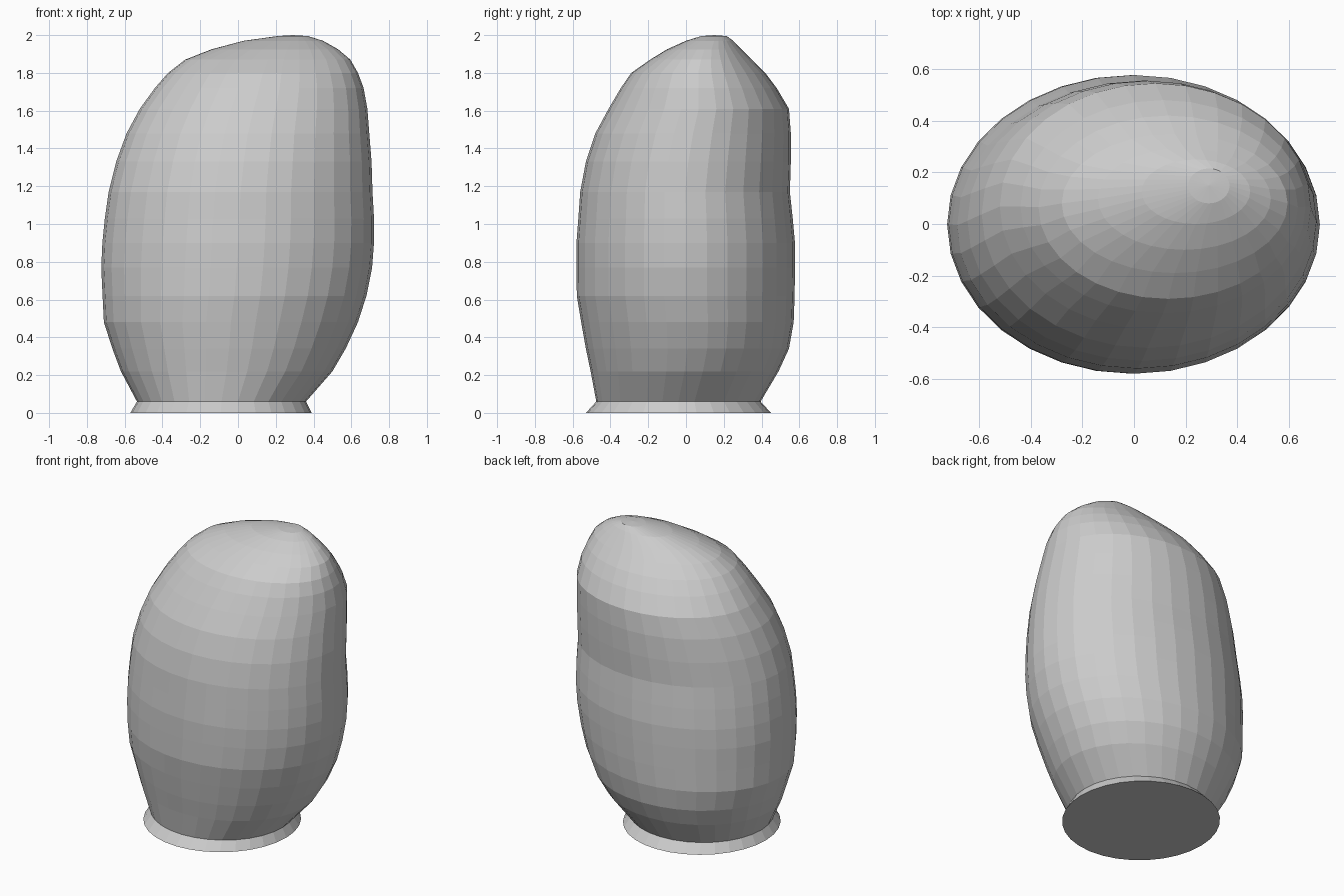
import bpy, bmesh, math

SIDES = 32
# each ring: height, x min, x max, y min, y max
RINGS = [
    (0.00, -0.57, 0.39, -0.53, 0.45),
    (0.06, -0.535, 0.36, -0.475, 0.395),
    (0.22, -0.62, 0.50, -0.505, 0.49),
    (0.34, -0.665, 0.57, -0.53, 0.545),
    (0.48, -0.71, 0.635, -0.555, 0.57),
    (0.62, -0.717, 0.68, -0.578, 0.575),
    (0.77, -0.724, 0.71, -0.58, 0.577),
    (0.90, -0.718, 0.72, -0.58, 0.577),
    (1.03, -0.705, 0.72, -0.57, 0.565),
    (1.17, -0.685, 0.712, -0.56, 0.55),
    (1.33, -0.645, 0.707, -0.53, 0.555),
    (1.48, -0.59, 0.695, -0.48, 0.555),
    (1.61, -0.52, 0.685, -0.41, 0.545),
    (1.72, -0.44, 0.665, -0.345, 0.48),
    (1.80, -0.37, 0.635, -0.29, 0.42),
    (1.87, -0.28, 0.595, -0.19, 0.35),
    (1.925, -0.14, 0.53, -0.10, 0.295),
    (1.97, 0.03, 0.45, 0.00, 0.25),
    (1.995, 0.21, 0.37, 0.08, 0.215),
]
APEX = (0.29, 0.15, 2.0)

stone = bpy.data.materials.new("light grey")
stone.diffuse_color = (0.6, 0.6, 0.6, 1)

bm = bmesh.new()
loops = []
for z, x0, x1, y0, y1 in RINGS:
    loops.append([bm.verts.new((
        (x0 + x1) / 2 + (x1 - x0) / 2 * math.cos(math.tau * i / SIDES),
        (y0 + y1) / 2 + (y1 - y0) / 2 * math.sin(math.tau * i / SIDES), z))
        for i in range(SIDES)])

# flared foot and leaning body
for a, b in zip(loops, loops[1:]):
    for i in range(SIDES):
        j = (i + 1) % SIDES
        bm.faces.new((a[i], a[j], b[j], b[i]))

# flat underside and off-centre crown
bm.faces.new(loops[0][::-1])
top = bm.verts.new(APEX)
for i in range(SIDES):
    bm.faces.new((loops[-1][i], loops[-1][(i + 1) % SIDES], top))

mesh = bpy.data.meshes.new("rounded_body")
bm.to_mesh(mesh)
bm.free()
mesh.materials.append(stone)
body = bpy.data.objects.new("rounded_body", mesh)
bpy.context.collection.objects.link(body)
